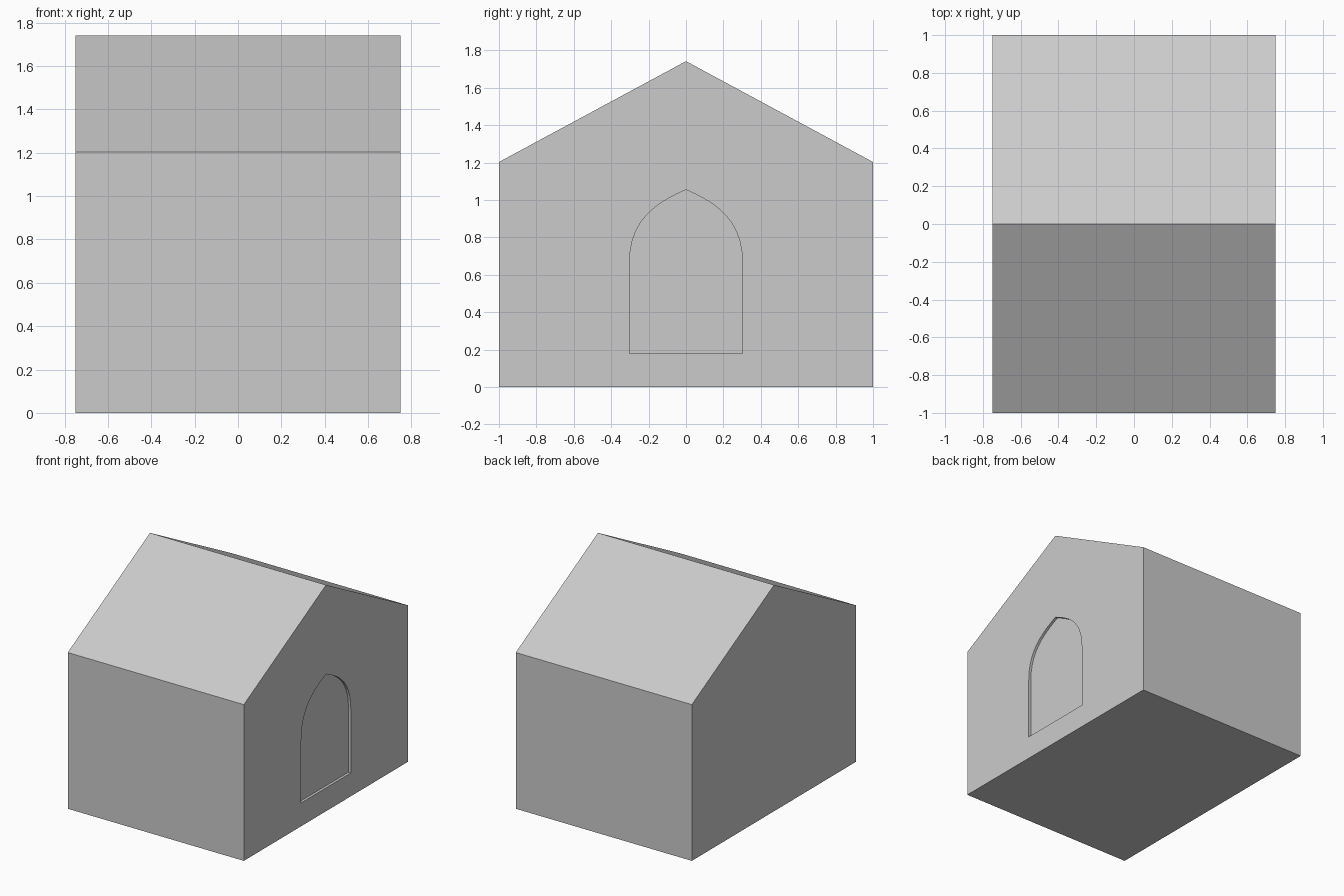
import bpy, bmesh

if "Cube" in bpy.data.objects:
    bpy.data.objects.remove(bpy.data.objects["Cube"])


def extrude_profile(name, points, x0, x1):
    """Prism from a (y, z) profile, extruded along x."""
    bm = bmesh.new()
    face = bm.faces.new([bm.verts.new((x0, y, z)) for y, z in points])
    ext = bmesh.ops.extrude_face_region(bm, geom=[face])
    verts = [g for g in ext["geom"] if isinstance(g, bmesh.types.BMVert)]
    bmesh.ops.translate(bm, verts=verts, vec=(x1 - x0, 0, 0))
    bmesh.ops.recalc_face_normals(bm, faces=bm.faces)
    mesh = bpy.data.meshes.new(name)
    bm.to_mesh(mesh)
    bm.free()
    obj = bpy.data.objects.new(name, mesh)
    bpy.context.collection.objects.link(obj)
    return obj


def bezier(p, t):
    s = 1 - t
    w = (s**3, 3 * s * s * t, 3 * s * t * t, t**3)
    return tuple(sum(k * q[i] for k, q in zip(w, p)) for i in (0, 1))


# House body with gabled roof
house = extrude_profile(
    "house_body", [(-1, 0), (1, 0), (1, 1.203), (0, 1.742), (-1, 1.203)], -0.75, 0.75)

# Pointed-arch doorway, mirrored from its right half
arch = ((0.302, 0.66), (0.302, 0.89), (0.17, 0.98), (0, 1.055))
half = [(0.302, 0.18)] + [bezier(arch, i / 10) for i in range(11)]
outline = half + [(-y, z) for y, z in reversed(half[:-1])]
cutter = extrude_profile("doorway_cutter", outline, 0.73, 0.85)

# Shallow recess for the doorway
cut = house.modifiers.new("doorway", 'BOOLEAN')
cut.operation = 'DIFFERENCE'
cut.solver = 'EXACT'
cut.object = cutter
bpy.context.view_layer.objects.active = house
house.select_set(True)
bpy.ops.object.modifier_apply(modifier=cut.name)
bpy.data.objects.remove(cutter, do_unlink=True)
